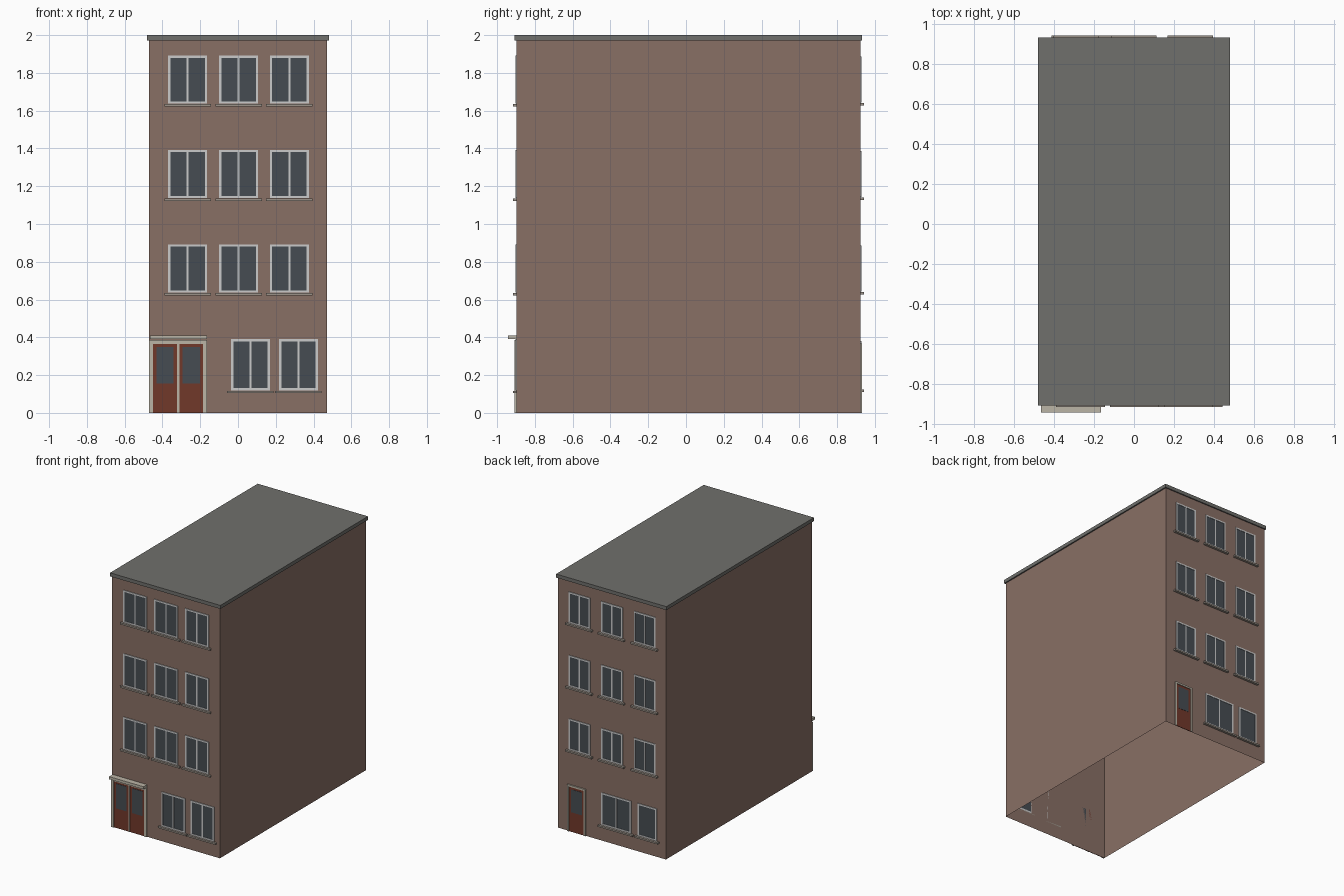
import bpy, bmesh
from mathutils import Matrix, Vector

if "Cube" in bpy.data.objects:
    bpy.data.objects.remove(bpy.data.objects["Cube"])


def material(name, r, g, b):
    m = bpy.data.materials.new(name)
    m.diffuse_color = (r, g, b, 1)
    m.use_nodes = True
    m.node_tree.nodes["Principled BSDF"].inputs["Base Color"].default_value = m.diffuse_color
    return m


BRICK = material("brick", 0.25, 0.16, 0.13)
ROOF = material("roofing", 0.16, 0.16, 0.15)
WHITE = material("white_paint", 0.56, 0.56, 0.54)
GLASS = material("dark_glass", 0.062, 0.073, 0.085)
STONE = material("stone", 0.50, 0.46, 0.38)
SILL = material("sill_stone", 0.33, 0.29, 0.25)
RED = material("door_red", 0.165, 0.04, 0.023)

FRONT, BACK = -0.898, 0.923
HALF = 0.471


def boxes(name, mat, spans, open_bottom=False):
    """One object from boxes given as (x0, x1, y0, y1, z0, z1)."""
    bm = bmesh.new()
    for x0, x1, y0, y1, z0, z1 in spans:
        lo, hi = Vector((x0, min(y0, y1), z0)), Vector((x1, max(y0, y1), z1))
        bmesh.ops.create_cube(bm, size=1, matrix=Matrix.Translation((lo + hi) / 2)
                              @ Matrix.Diagonal((*(hi - lo), 1)))
    if open_bottom:
        bm.normal_update()
        ends = [f for f in bm.faces if abs(f.normal.z) > 0.9]
        bmesh.ops.delete(bm, geom=ends, context='FACES_ONLY')
    me = bpy.data.meshes.new(name)
    bm.to_mesh(me)
    bm.free()
    me.materials.append(mat)
    ob = bpy.data.objects.new(name, me)
    bpy.context.collection.objects.link(ob)
    return ob


def on_wall(side, x0, x1, z0, z1, depth, inset=0.0):
    """Box span sitting on the front (-1) or back (+1) wall."""
    y = FRONT if side < 0 else BACK
    return (x0, x1, y + side * inset, y + side * depth, z0, z1)


def frame(side, x0, x1, z0, z1, t, depth, sill_bar=True):
    bars = [on_wall(side, x0, x0 + t, z0, z1, depth),
            on_wall(side, x1 - t, x1, z0, z1, depth),
            on_wall(side, x0 + t, x1 - t, z1 - t, z1, depth)]
    if sill_bar:
        bars.append(on_wall(side, x0 + t, x1 - t, z0, z0 + t, depth))
    return bars


def window(label, side, x0, x1, z0, z1, panes=2):
    t = 0.012
    bars = frame(side, x0, x1, z0, z1, t, 0.005)
    if panes == 2:
        c = (x0 + x1) / 2
        bars.append(on_wall(side, c - 0.005, c + 0.005, z0 + t, z1 - t, 0.005))
    boxes(label + "_window_frame", WHITE, bars)
    boxes(label + "_window_glass", GLASS,
          [on_wall(side, x0 + t, x1 - t, z0 + t, z1 - t, 0.002)])
    boxes(label + "_window_sill", SILL,
          [on_wall(side, x0 - 0.02, x1 + 0.02, z0 - 0.015, z0 - 0.002,
                   0.017 if side < 0 else 0.019)])


# Shell and flat roof
boxes("walls", BRICK, [(-HALF, HALF, FRONT, BACK, 0, 1.972)], open_bottom=True)
boxes("roof", ROOF, [(-0.481, 0.481, -0.907, 0.932, 1.972, 2.0)])

# Upper floor windows, three per floor on each facade
for floor in (1, 2, 3):
    z = 0.5 * floor
    for i, c in enumerate((-0.267, 0.003, 0.272)):
        window(f"front_{floor}_{i}", -1, c - 0.103, c + 0.103, z + 0.137, z + 0.392)
    for i, c in enumerate((-0.288, -0.002, 0.281)):
        window(f"back_{floor}_{i}", 1, c - 0.094, c + 0.094, z + 0.142, z + 0.387)

# Ground floor windows
window("front_ground_0", -1, -0.037, 0.169, 0.119, 0.391)
window("front_ground_1", -1, 0.217, 0.423, 0.119, 0.391)
window("back_ground_wide", 1, -0.170, 0.091, 0.125, 0.380)
window("back_ground_narrow", 1, -0.393, -0.226, 0.125, 0.380, panes=1)

# Front double door with stone surround and canopy
boxes("front_door_surround", STONE,
      frame(-1, -0.470, -0.164, 0, 0.386, 0.020, 0.010, sill_bar=False)
      + [on_wall(-1, -0.323, -0.311, 0, 0.366, 0.007)])
boxes("front_door_leaves", RED, [on_wall(-1, -0.450, -0.323, 0, 0.366, 0.004),
                                 on_wall(-1, -0.311, -0.184, 0, 0.366, 0.004)])
boxes("front_door_glass", GLASS, [on_wall(-1, -0.432, -0.341, 0.155, 0.350, 0.006),
                                  on_wall(-1, -0.293, -0.202, 0.155, 0.350, 0.006)])
boxes("front_door_canopy", STONE, [on_wall(-1, -0.465, -0.165, 0.390, 0.411, 0.044)])

# Back single door
boxes("back_door_surround", STONE,
      frame(1, 0.226, 0.385, 0, 0.368, 0.014, 0.010, sill_bar=False))
boxes("back_door_leaf", RED, [on_wall(1, 0.240, 0.371, 0, 0.354, 0.004)])
boxes("back_door_glass", GLASS, [on_wall(1, 0.258, 0.353, 0.155, 0.335, 0.006)])
